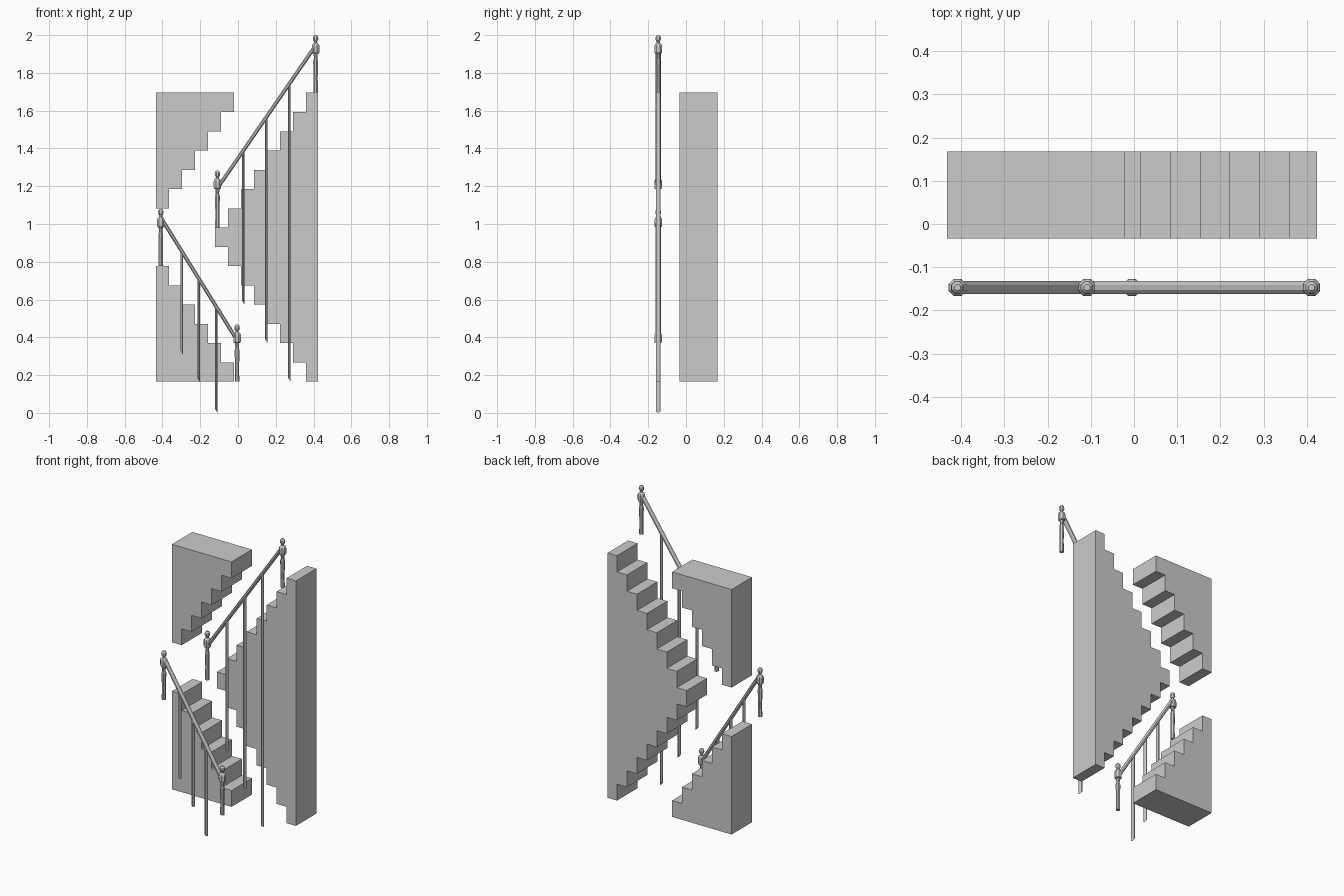
import bpy, bmesh, math
from mathutils import Vector

if "Cube" in bpy.data.objects:
    bpy.data.objects.remove(bpy.data.objects["Cube"])

Z0, RISE, RUN = 0.165, 0.102, 0.0688   # stair base, riser and tread
RAIL_Y = -0.147


def finish(name, bm):
    bmesh.ops.recalc_face_normals(bm, faces=bm.faces)
    me = bpy.data.meshes.new(name)
    bm.to_mesh(me)
    bm.free()
    ob = bpy.data.objects.new(name, me)
    bpy.context.collection.objects.link(ob)
    return ob


def loft(name, rings):
    """Closed solid through rings holding equal numbers of points."""
    bm = bmesh.new()
    rows = [[bm.verts.new(p) for p in ring] for ring in rings]
    n = len(rows[0])
    for a, b in zip(rows, rows[1:]):
        for i in range(n):
            j = (i + 1) % n
            bm.faces.new((a[i], a[j], b[j], b[i]))
    bm.faces.new(rows[0])
    bm.faces.new(rows[-1])
    return finish(name, bm)


def block(name, outline):
    """Extrude an x-z outline through the stair width."""
    return loft(name, [[(x, y, z) for x, z in outline] for y in (-0.034, 0.168)])


def octagon(rx, ry):
    k = 1 / math.cos(math.pi / 8)
    return [(rx * k * math.cos(math.pi * (i + .5) / 4),
             ry * k * math.sin(math.pi * (i + .5) / 4)) for i in range(8)]


# left stair blocks, the upper one being the lower one flipped
steps = [(-0.433, Z0), (-0.021, Z0)]
for k in range(6):
    z = Z0 + RISE * (k + 1)
    x = -0.021 - RUN * k
    steps += [(x, z), (x - RUN if k < 5 else -0.433, z)]
# drop the duplicate first corner riser by keeping unique points only
steps = list(dict.fromkeys(steps))
block("lower_stair", steps)
block("upper_left_wall", [(x, 2 * Z0 + 15 * RISE - z) for x, z in steps])

# right stair block, stepped above and below
outline = [(0.424, Z0)]
for k in range(8):
    x = 0.359 - RUN * k
    outline += [(x, Z0 + RISE * k), (x, Z0 + RISE * (k + 1))]
outline.pop()
for k in range(8):
    x = 0.359 - RUN * (7 - k)
    outline += [(x, Z0 + RISE * (7 + k)), (x, Z0 + RISE * (8 + k))]
outline = [p for i, p in enumerate(outline) if i == 0 or p != outline[i - 1]]
outline.append((0.424, Z0 + 15 * RISE))
block("upper_stair", outline)

# turned newel posts
POST = [(.012, 0), (.011, .08), (.013, .165), (.009, .18), (.011, .205),
        (.018, .207), (.020, .215), (.020, .245), (.017, .254), (.009, .262),
        (.008, .270), (.013, .276), (.0145, .284), (.013, .295), (.007, .302)]


def post(name, x, z):
    loft(name, [[(x + a, RAIL_Y + b, z + h) for a, b in octagon(r, r)]
                for r, h in POST])


def rail(name, a, b):
    a, b = Vector(a), Vector(b)
    d = (b - a).normalized()
    up = Vector((-d.z, 0, d.x))
    loft(name, [[p + up * u + Vector((0, v, 0)) for u, v in octagon(.010, .0145)]
                for p in (a, b)])


def baluster(name, x, top, bottom, slope):
    """Tall bar: top follows the rail, foot is cut on the slant."""
    sec = octagon(.007, .0125)
    loft(name, [[(x + u, RAIL_Y + v, bottom - 1.5 * u) for u, v in sec],
                [(x + u, RAIL_Y + v, top + slope * u) for u, v in sec]])


# each flight: name, two posts (x, base z), rail ends (x, z), bars (x, foot z)
FLIGHTS = [
    ("lower", [(-0.409, 0.777), (-0.005, Z0)], [(-0.409, 1.035), (-0.005, 0.385)],
     [(-0.298, 0.32), (-0.207, 0.17), (-0.116, 0.012)]),
    ("upper", [(-0.109, 0.98), (0.411, 1.697)], [(-0.109, 1.19), (0.411, 1.945)],
     [(0.027, 0.585), (0.15, 0.38), (0.272, 0.175)]),
]
for name, posts, (a, b), bars in FLIGHTS:
    for i, (x, z) in enumerate(posts):
        post(f"{name}_post_{i + 1}", x, z)
    rail(f"{name}_handrail", (a[0], RAIL_Y, a[1]), (b[0], RAIL_Y, b[1]))
    slope = (b[1] - a[1]) / (b[0] - a[0])
    for i, (x, foot) in enumerate(bars):
        baluster(f"{name}_baluster_{i + 1}", x, a[1] + slope * (x - a[0]), foot, slope)
